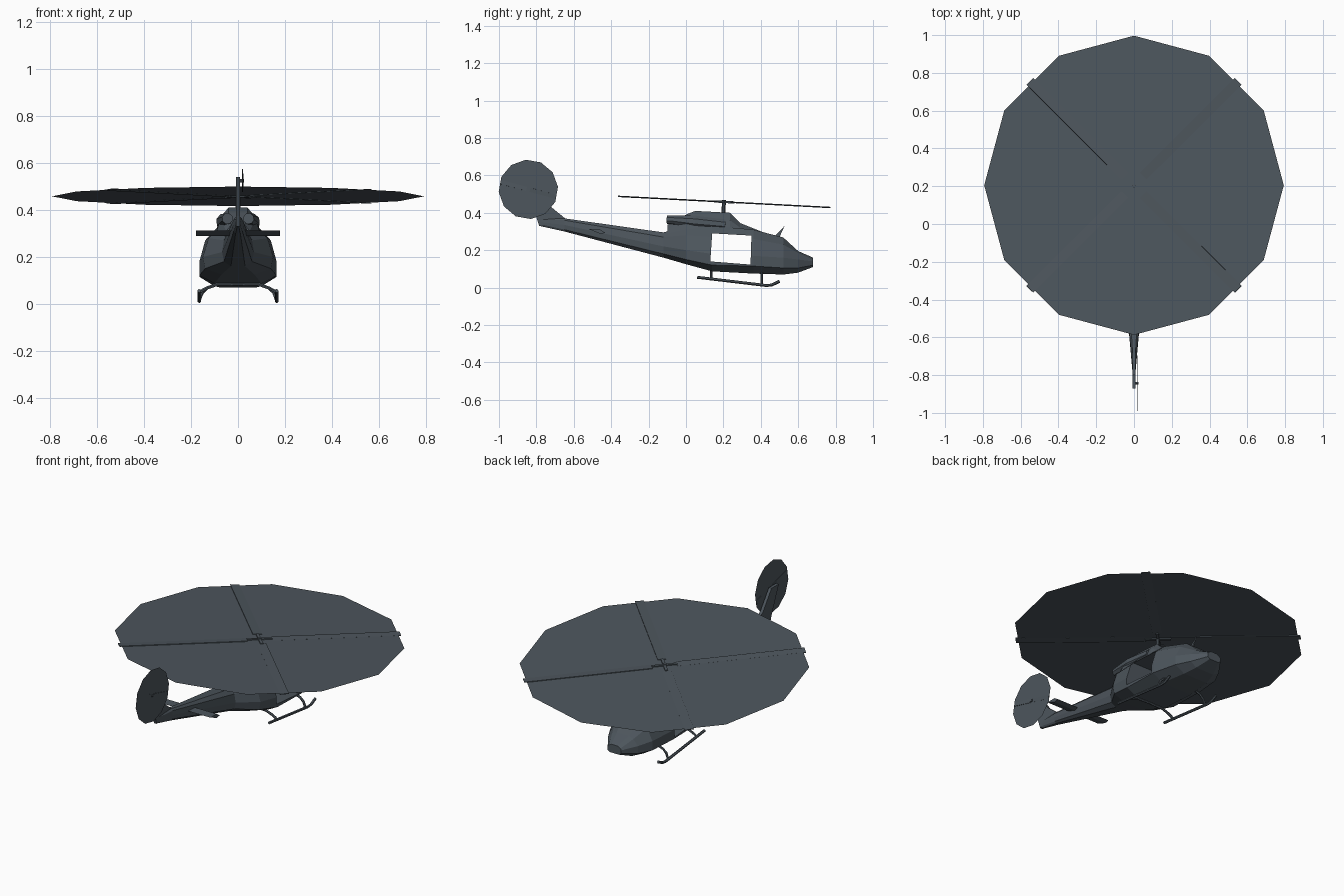
import bpy, bmesh
from math import radians, cos, sin, pi
from mathutils import Matrix, Vector

if "Cube" in bpy.data.objects:
    bpy.data.objects.remove(bpy.data.objects["Cube"])

paint = bpy.data.materials.new("dark_slate")
paint.diffuse_color = (0.075, 0.093, 0.11, 1)
paint.use_nodes = True
paint.node_tree.nodes["Principled BSDF"].inputs["Base Color"].default_value = paint.diffuse_color


def finish(name, bm, mat=None):
    bmesh.ops.recalc_face_normals(bm, faces=bm.faces)
    me = bpy.data.meshes.new(name)
    bm.to_mesh(me)
    bm.free()
    ob = bpy.data.objects.new(name, me)
    me.materials.append(paint)
    if mat:
        ob.matrix_world = mat
    bpy.context.collection.objects.link(ob)
    return ob


def skin(name, rings):
    """Bridge closed rings of points and cap both ends."""
    bm = bmesh.new()
    loops = [[bm.verts.new(p) for p in r] for r in rings]
    n = len(loops[0])
    for a, b in zip(loops, loops[1:]):
        for i in range(n):
            j = (i + 1) % n
            bm.faces.new((a[i], a[j], b[j], b[i]))
    bm.faces.new(loops[0])
    bm.faces.new(loops[-1])
    return finish(name, bm)


def body(name, sections):
    """Mirrored half outlines (x, z) stacked along y."""
    return skin(name, [[(x, y, z) for x, z in half] + [(-x, y, z) for x, z in reversed(half)]
                       for y, half in sections])


def prism(name, yz, x0, x1):
    return skin(name, [[(x, y, z) for y, z in yz] for x in (x0, x1)])


def tube(name, path, radii, sides=6):
    pts = [Vector(p) for p in path]
    rings = []
    for i, p in enumerate(pts):
        d = (pts[min(i + 1, len(pts) - 1)] - pts[max(i - 1, 0)]).normalized()
        u = d.cross(Vector((0.3, 0.2, 1))).normalized()
        v = d.cross(u)
        r = radii[i] if isinstance(radii, (list, tuple)) else radii
        rings.append([p + r * (u * cos(2 * pi * k / sides) + v * sin(2 * pi * k / sides))
                      for k in range(sides)])
    return skin(name, rings)


def box(name, size, mat):
    bm = bmesh.new()
    bmesh.ops.create_cube(bm, size=1)
    bmesh.ops.scale(bm, vec=size, verts=bm.verts)
    return finish(name, bm, mat)


def disc(name, radius, mat):
    bm = bmesh.new()
    bmesh.ops.create_circle(bm, cap_ends=True, segments=12, radius=radius)
    return finish(name, bm, mat)


T, R = Matrix.Translation, Matrix.Rotation

# fuselage and tail boom
hull = body("fuselage", [
    (.68, [(.03, .11), (.045, .12), (.045, .14), (.04, .15), (.02, .16)]),
    (.60, [(.06, .08), (.10, .105), (.10, .15), (.07, .185), (.04, .195)]),
    (.52, [(.08, .07), (.14, .105), (.14, .16), (.105, .23), (.06, .268)]),
    (.36, [(.10, .075), (.165, .115), (.165, .17), (.14, .26), (.085, .31)]),
    (.14, [(.10, .087), (.165, .12), (.165, .18), (.14, .27), (.085, .33)]),
    (.00, [(.07, .125), (.14, .15), (.15, .20), (.125, .28), (.07, .33)]),
    (-.12, [(.03, .16), (.06, .18), (.068, .22), (.06, .27), (.035, .295)]),
    (-.65, [(.01, .30), (.018, .31), (.02, .335), (.018, .36), (.01, .37)]),
    (-.785, [(.003, .33), (.008, .34), (.008, .352), (.008, .362), (.003, .37)])])

# open cabin doors, cut straight through
cutter = prism("door_cutter", [(.13, .14), (.345, .123), (.35, .278), (.14, .29)], -.3, .3)
cutter.hide_render = True
cut = hull.modifiers.new("doors", 'BOOLEAN')
cut.operation, cut.object, cut.solver = 'DIFFERENCE', cutter, 'EXACT'
bpy.context.view_layer.objects.active = hull
bpy.ops.object.modifier_apply(modifier=cut.name)
bpy.data.objects.remove(cutter)

# engine housing on the roof
body("engine_housing", [
    (-.10, [(.06, .27), (.05, .31), (.03, .335)]),
    (.00, [(.095, .30), (.075, .36), (.04, .39)]),
    (.05, [(.095, .30), (.075, .37), (.04, .41)]),
    (.235, [(.09, .30), (.07, .36), (.035, .40)]),
    (.29, [(.08, .295), (.06, .32), (.03, .345)]),
    (.42, [(.05, .28), (.04, .286), (.02, .293)])])

# tail fin and roof cutter blade
fin = [(-.785, .33), (-.64, .365), (-.72, .43), (-.80, .54), (-.87, .54), (-.80, .375)]
prism("tail_fin", fin, -.009, .009)
prism("roof_blade", [(.47, .27), (.50, .27), (.527, .33)], -.004, .004)

for s, side in ((-1, "left"), (1, "right")):
    # engine nacelle with exhaust
    tube(side + "_exhaust", [(s * .045, -.10, .363), (s * .05, -.07, .362),
                             (s * .058, .05, .35), (s * .06, .21, .335)],
         [.024, .024, .036, .03], 8)
    # horizontal stabiliser
    skin(side + "_stabiliser", [
        [(s * x, y, z) for y, z in ((-.52, .312), (-.46, .312), (-.43, .292), (-.46, .288))]
        for x in (.01, .18)])
    # landing skid and its struts
    tube(side + "_skid", [(s * .165, .06, .055), (s * .165, .43, .011),
                          (s * .165, .46, .014), (s * .165, .50, .034)], .008)
    for y, z, part in ((.135, .047, "rear"), (.405, .014, "front")):
        tube(f"{side}_{part}_strut", [(0, y, .085), (s * .09, y, .082), (s * .13, y, .068),
                                      (s * .152, y, .045 + z * .25), (s * .165, y, z)], .007)

# main rotor: mast, hub, four blades and the swept disc
rotor = T((0, .205, .458)) @ R(radians(-3), 4, 'X')
disc("rotor_disc", .793, rotor)
tube("rotor_mast", [(0, .20, .39), (0, .203, .468)], .011, 8)
for k in range(4):
    arm = rotor @ R(radians(45 + 90 * k), 4, 'Z')
    box("rotor_hub_arm", (.07, .016, .012), arm @ T((.035, 0, 0)))
    box("rotor_blade", (.71, .05, .004), arm @ T((.425, 0, 0)) @ R(radians(4), 4, 'X'))

# tail rotor
tail = T((.02, -.843, .525)) @ R(radians(90), 4, 'Y') @ R(radians(5), 4, 'Z')
disc("tail_rotor_disc", .159, tail)
tube("tail_rotor_shaft", [(0, -.843, .525), (.025, -.843, .525)], .008)
for k in range(2):
    blade = tail @ R(radians(70 + 180 * k), 4, 'Z')
    box("tail_rotor_blade", (.14, .022, .003), blade @ T((.08, 0, 0)) @ R(radians(5), 4, 'X'))
